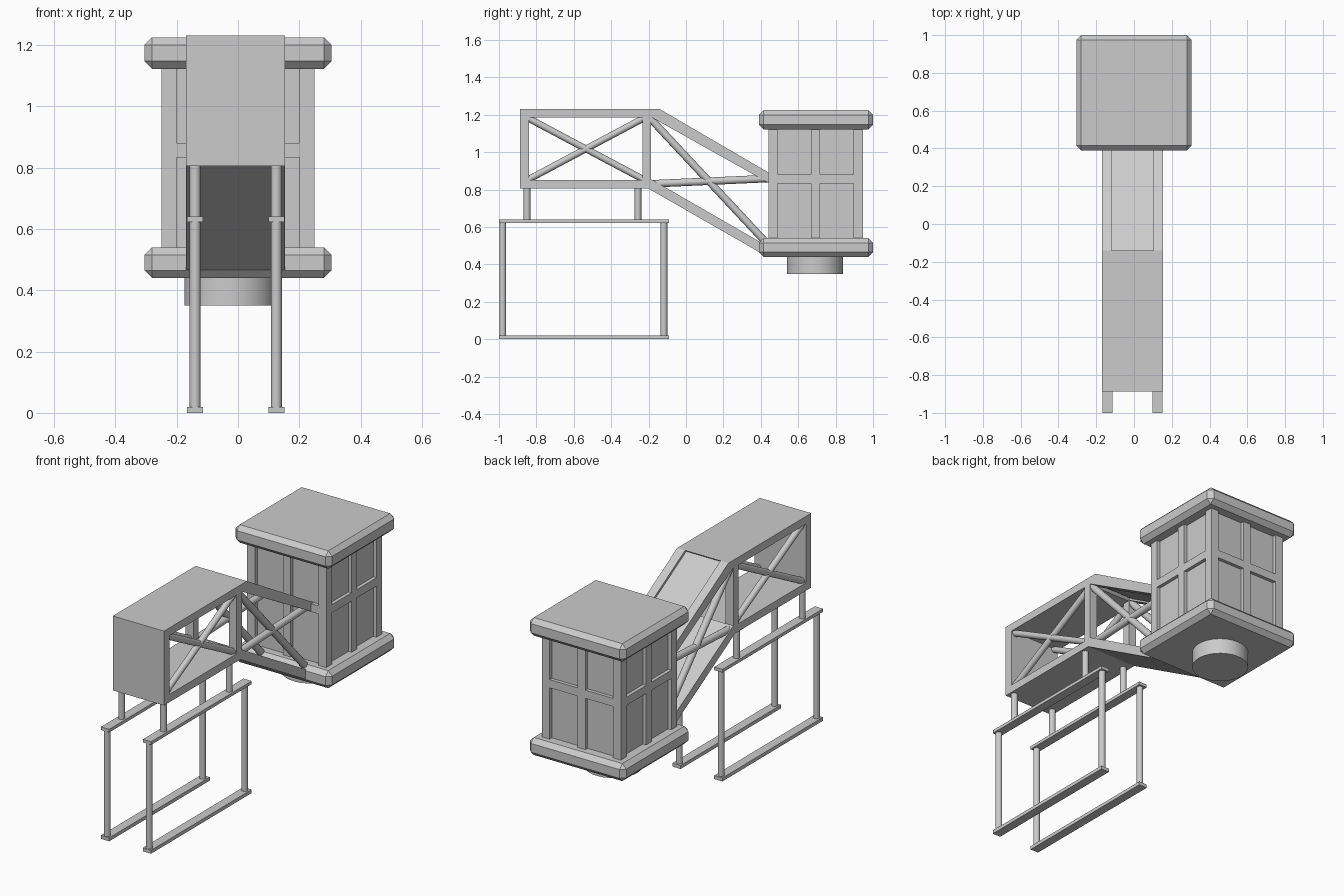
import bpy, bmesh
from mathutils import Vector

cube = bpy.data.objects.get("Cube")
if cube:
    bpy.data.objects.remove(cube, do_unlink=True)

grey = bpy.data.materials.new("plain_grey")
grey.use_nodes = True
grey.diffuse_color = (0.6, 0.6, 0.6, 1)
grey.node_tree.nodes["Principled BSDF"].inputs["Base Color"].default_value = (0.6, 0.6, 0.6, 1)


def finish(name, bm):
    bmesh.ops.recalc_face_normals(bm, faces=bm.faces)
    mesh = bpy.data.meshes.new(name)
    bm.to_mesh(mesh)
    bm.free()
    mesh.materials.append(grey)
    obj = bpy.data.objects.new(name, mesh)
    bpy.context.collection.objects.link(obj)
    return obj


def box(name, x, y, z, bevel=0):
    """Box from (min, max) pairs, with optional chamfered edges."""
    bm = bmesh.new()
    bmesh.ops.create_cube(bm, size=1)
    for v in bm.verts:
        v.co = [lo + (c + 0.5) * (hi - lo) for c, (lo, hi) in zip(v.co, (x, y, z))]
    if bevel:
        bmesh.ops.bevel(bm, geom=bm.edges[:], offset=bevel, segments=1, affect='EDGES')
    return finish(name, bm)


def prism(name, profile, x0, x1):
    """Side profile of (y, z) points extruded along x."""
    bm = bmesh.new()
    face = bm.faces.new([bm.verts.new((x0, y, z)) for y, z in profile])
    ext = bmesh.ops.extrude_face_region(bm, geom=[face])
    verts = [g for g in ext["geom"] if isinstance(g, bmesh.types.BMVert)]
    bmesh.ops.translate(bm, verts=verts, vec=(x1 - x0, 0, 0))
    return finish(name, bm)


def rod(name, a, b, radius, sides=16):
    """Round bar between two points."""
    a, b = Vector(a), Vector(b)
    bm = bmesh.new()
    bmesh.ops.create_cone(bm, cap_ends=True, segments=sides, radius1=radius,
                          radius2=radius, depth=(b - a).length)
    turn = (b - a).to_track_quat('Z', 'Y')
    for v in bm.verts:
        v.co = turn @ v.co + (a + b) / 2
    for f in bm.faces:
        f.smooth = len(f.verts) == 4
    for e in bm.edges:
        e.smooth = all(len(f.verts) == 4 for f in e.link_faces)
    return finish(name, bm)


# Cabin: recessed walls, corner posts, mullions and rails
X, Y0, Y1, Z0, Z1 = 0.25, 0.44, 0.945, 0.52, 1.14
YC = (Y0 + Y1) / 2
IN, W = 0.02, 0.05
box("cabin_walls", (-X + IN, X - IN), (Y0 + IN, Y1 - IN), (Z0, Z1))
for sx in (-1, 1):
    outer = sorted((sx * X, sx * (X - W)))
    for y in ((Y0, Y0 + W), (Y1 - W, Y1)):
        box("cabin_corner_post", outer, y, (Z0, Z1))
    skin = sorted((sx * X, sx * (X - W)))
    box("cabin_side_mullion", skin, (YC - W / 2, YC + W / 2), (Z0, Z1))
    box("cabin_side_rail", skin, (Y0 + W, Y1 - W), (0.833, 0.88))
for y in ((Y0, Y0 + W), (Y1 - W, Y1)):
    box("cabin_end_mullion", (-W / 2, W / 2), y, (Z0, Z1))
    box("cabin_end_rail", (-X + W, X - W), y, (0.833, 0.88))
for name, z in (("cabin_floor_slab", (0.44, 0.54)), ("cabin_roof_slab", (1.122, 1.225))):
    box(name, (-0.305, 0.305), (0.39, 1.0), z, 0.025)
rod("cabin_base_drum", (-0.025, 0.69, 0.35), (-0.025, 0.69, 0.46), 0.15, 48)

# Straight bridge: front, top and bottom plates
L, R = -0.17, 0.154
box("bridge_front_plate", (L, R), (-0.888, -0.84), (0.805, 1.23))
prism("bridge_top_plate", [(-0.84, 1.185), (-0.19, 1.185), (-0.14, 1.23), (-0.84, 1.23)], L, R)
prism("bridge_bottom_plate", [(-0.84, 0.805), (-0.2, 0.805), (-0.185, 0.85), (-0.84, 0.85)], L, R)

# Sloped bridge: solid lower deck, inset upper panel
lower = [(-0.2, 0.805), (0.41, 0.455), (0.44, 0.495), (-0.185, 0.855)]
prism("slope_lower_deck", lower, L, R)
prism("slope_upper_panel", [(-0.16, 1.185), (0.45, 0.835), (0.45, 0.87), (-0.16, 1.225)],
      L + 0.04, R - 0.04)

# Side trusses: sloped beam, upright and crossed braces
for x0, x1 in ((L, L + 0.05), (R - 0.05, R)):
    x = (x0 + x1) / 2
    prism("slope_upper_beam", [(-0.19, 1.19), (0.46, 0.825), (0.46, 0.88), (-0.14, 1.23)], x0, x1)
    box("bridge_upright", (x0, x1), (-0.232, -0.186), (0.84, 1.19))
    rod("bridge_brace", (x, -0.85, 1.185), (x, -0.22, 0.85), 0.018)
    rod("bridge_brace", (x, -0.85, 0.85), (x, -0.22, 1.185), 0.018)
    rod("slope_brace", (x, -0.2, 1.19), (x, 0.43, 0.515), 0.02)
    rod("slope_brace", (x, -0.2, 0.83), (x, 0.46, 0.86), 0.02)

# Leg frames
for x in (-0.14, 0.125):
    wide = (x - 0.026, x + 0.026)
    box("leg_foot_bar", wide, (-1.0, -0.092), (0, 0.02))
    box("leg_top_bar", wide, (-1.0, -0.092), (0.622, 0.64))
    for y in (-0.98, -0.118):
        rod("leg_post", (x, y, 0.01), (x, y, 0.63), 0.018)
    for y in (-0.85, -0.257):
        rod("leg_hanger", (x, y, 0.63), (x, y, 0.815), 0.018)
